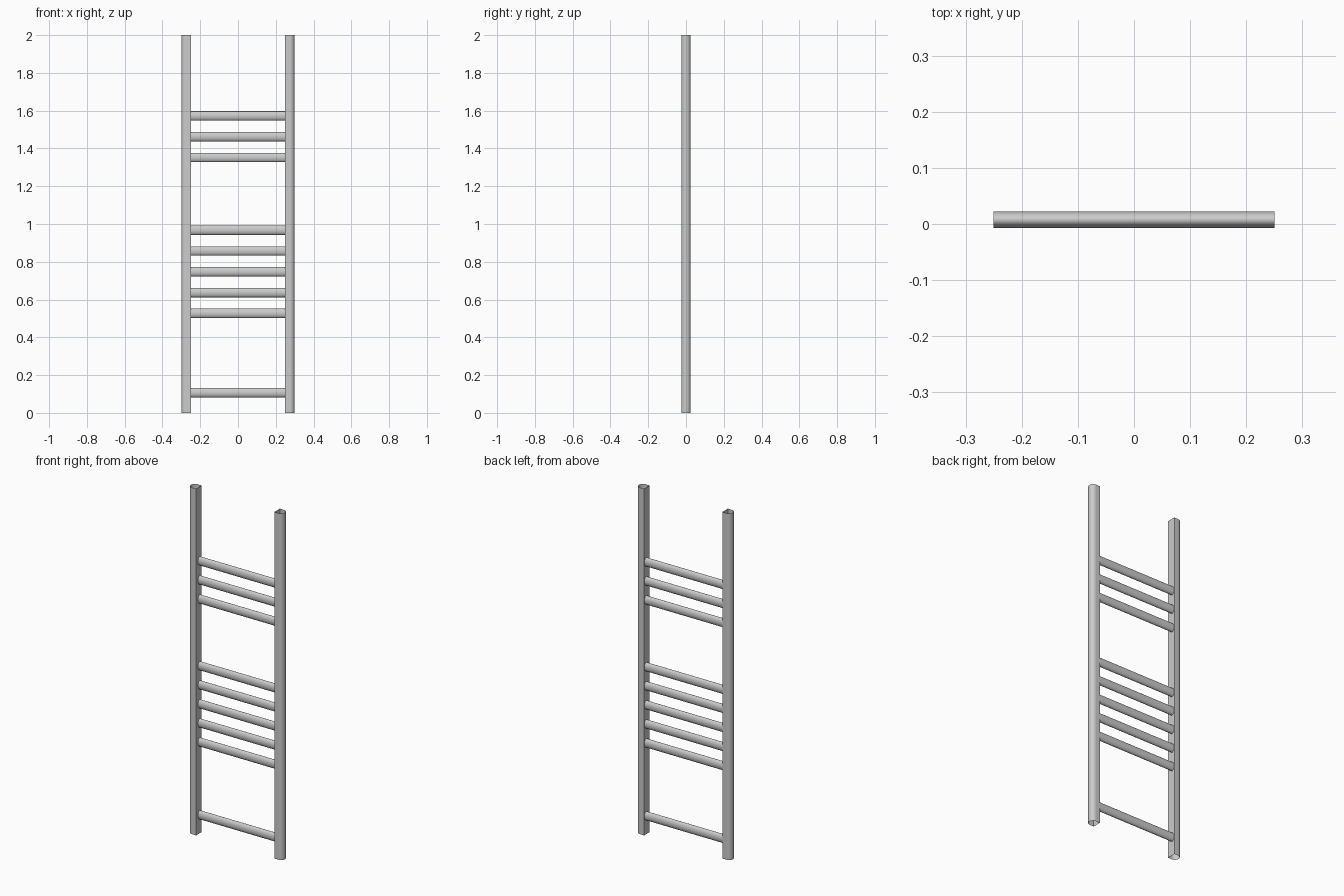
import bpy, math
from mathutils import Vector

if "Cube" in bpy.data.objects:
    bpy.data.objects.remove(bpy.data.objects["Cube"])


def tube(name, profile, start, direction):
    """Open-ended tube: a closed section swept along a straight direction."""
    n = len(profile)
    ring = [Vector(start) + Vector(p) for p in profile]
    verts = ring + [p + Vector(direction) for p in ring]
    faces = [(i, (i + 1) % n, n + (i + 1) % n, n + i) for i in range(n)]
    mesh = bpy.data.meshes.new(name)
    mesh.from_pydata(verts, [], faces)
    obj = bpy.data.objects.new(name, mesh)
    bpy.context.collection.objects.link(obj)
    bpy.ops.object.select_all(action='DESELECT')
    obj.select_set(True)
    bpy.context.view_layer.objects.active = obj
    bpy.ops.object.shade_smooth_by_angle(angle=math.radians(40))
    return obj


R = 0.025

# Upright posts: D section, flat side facing inwards, mirrored left and right
for side, label in ((1, "right_post"), (-1, "left_post")):
    arc = [(-math.pi / 2) + math.pi * i / 24 for i in range(25)]
    d_section = [(side * R * math.cos(a), R * math.sin(a), 0) for a in arc]
    d_section += [(-side * R, R, 0), (-side * R, -R, 0)]
    if side < 0:
        d_section.reverse()
    tube(label, d_section, (side * 0.275, 0, 0), (0, 0, 2))

# Rungs: flattened oval tubes in groups of one, five and three
oval = [(0, 0.015 * math.cos(2 * math.pi * i / 32),
         R * math.sin(2 * math.pi * i / 32)) for i in range(32)]
groups = ((0.107, 1), (0.527, 5), (1.352, 3))
for base, count in groups:
    for k in range(count):
        tube("rung", oval, (-0.25, 0.0075, base + 0.11 * k), (0.5, 0, 0))
